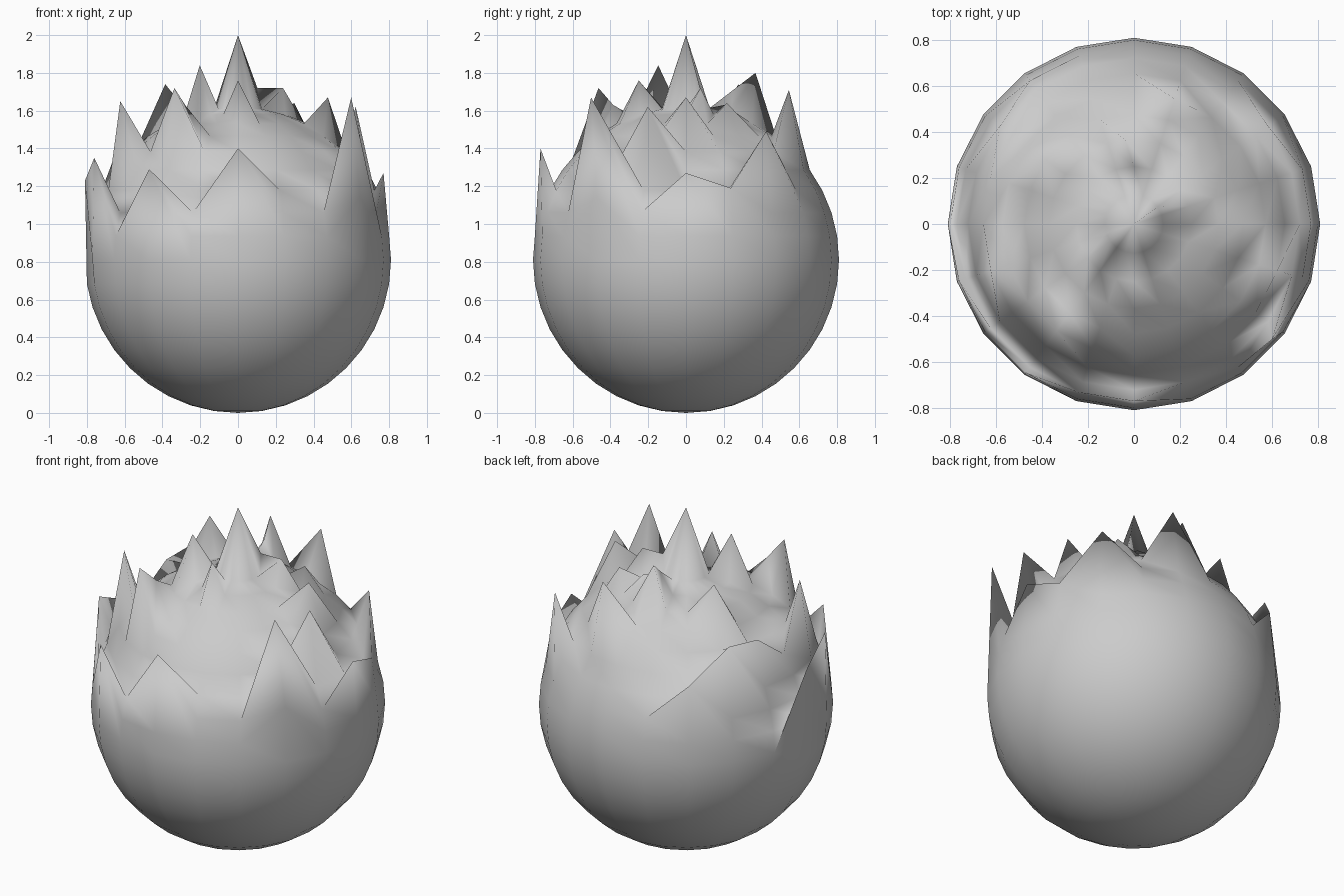
import bpy, bmesh
from math import sin, cos, pi

if "Cube" in bpy.data.objects:
    bpy.data.objects.remove(bpy.data.objects["Cube"])

R, N = 0.81, 20          # radius, number of segments and rings

# raised points: (ring from top, segment counter-clockwise from +x) -> height
PEAKS = {
    (1, 2): 1.72, (2, 1): 1.72, (2, 3): 1.63, (2, 5): 1.71,
    (2, 12): 1.84, (2, 15): 1.76, (3, 2): 1.64, (3, 5): 1.80,
    (4, 0): 1.67, (4, 8): 1.74, (4, 13): 1.63, (5, 4): 1.71,
    (5, 13): 1.72, (6, 9): 1.44, (6, 11): 1.65, (6, 19): 1.62,
    (7, 2): 1.49, (7, 8): 1.47, (8, 0): 1.27, (8, 1): 1.19,
    (8, 7): 1.27, (8, 15): 1.40, (8, 18): 1.67, (9, 11): 1.35,
    (9, 13): 1.29, (9, 18): 1.14, (10, 10): 1.23,
}
# two points that also lean sideways
LEAN = {(8, 18): (-0.024, -0.05), (3, 5): (-0.04, 0.0)}

bm = bmesh.new()

# sphere rings with the upper points pulled up into spikes
rings = []
for k in range(1, N):
    r, z = R * sin(pi * k / N), R + R * cos(pi * k / N)
    ring = []
    for j in range(N):
        a = 2 * pi * j / N
        dx, dy = LEAN.get((k, j), (0, 0))
        ring.append(bm.verts.new((r * cos(a) + dx, r * sin(a) + dy,
                                  PEAKS.get((k, j), z))))
    rings.append(ring)
tip = bm.verts.new((0, 0, 2.0))
base = bm.verts.new((0, 0, 0))

# skin: fans at the poles, quads between the rings
for j in range(N):
    n = (j + 1) % N
    bm.faces.new((tip, rings[0][j], rings[0][n]))
    bm.faces.new((base, rings[-1][n], rings[-1][j]))
    for up, low in zip(rings, rings[1:]):
        bm.faces.new((up[j], low[j], low[n], up[n]))

for f in bm.faces:
    f.smooth = True
me = bpy.data.meshes.new("spiky_ball")
bm.to_mesh(me)
bm.free()
bpy.context.collection.objects.link(bpy.data.objects.new("spiky_ball", me))
